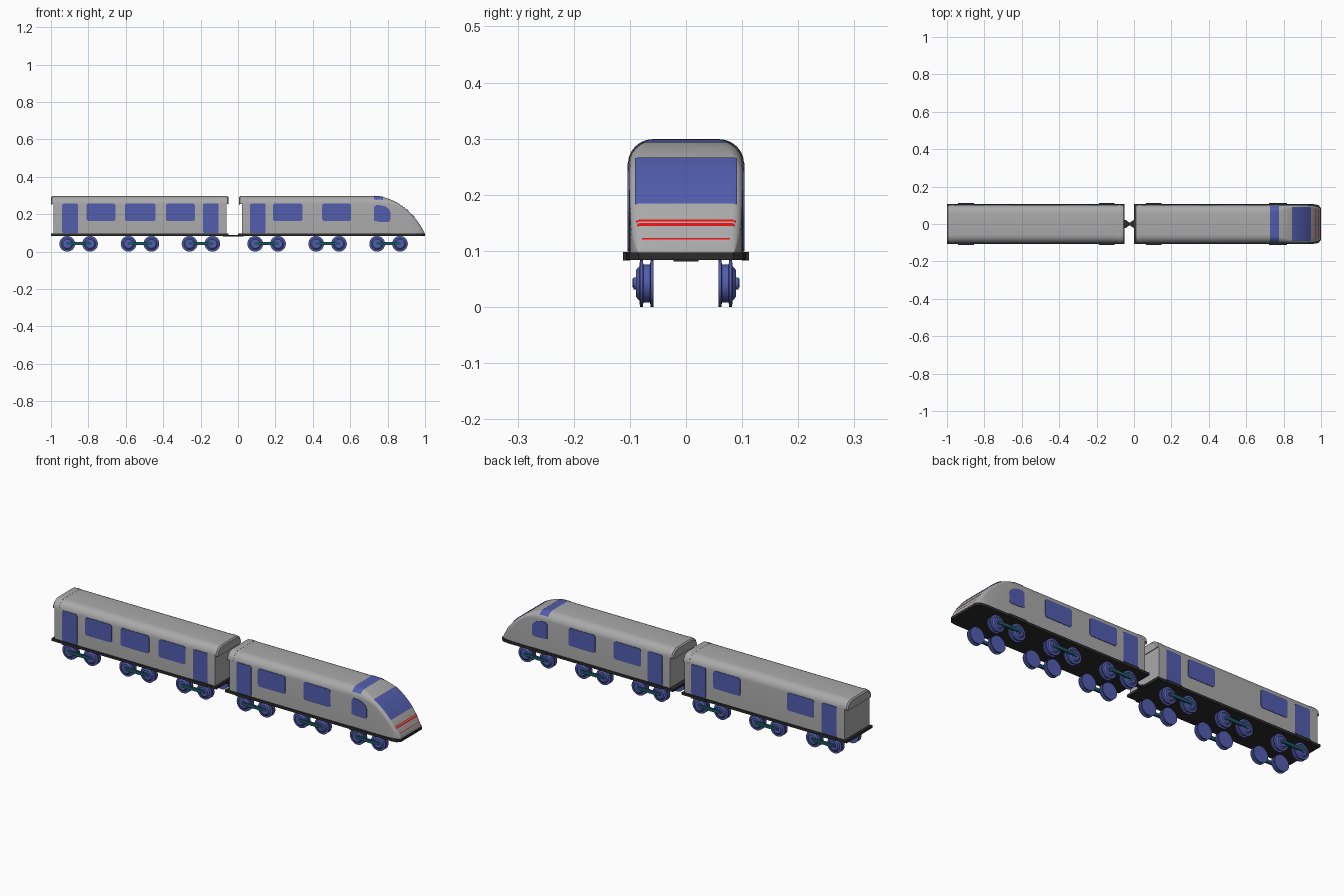
import bpy, bmesh, math

if "Cube" in bpy.data.objects:
    bpy.data.objects.remove(bpy.data.objects["Cube"])

def material(name, rgb):
    m = bpy.data.materials.new(name)
    m.diffuse_color = (*rgb, 1)
    m.use_nodes = True
    m.node_tree.nodes["Principled BSDF"].inputs["Base Color"].default_value = m.diffuse_color
    return m

GREY = material("body grey", (0.40, 0.40, 0.40))
BLUE = material("window blue", (0.085, 0.11, 0.42))
BLACK = material("chassis black", (0.025, 0.025, 0.025))
TEAL = material("rod teal", (0.012, 0.10, 0.14))
RED = material("stripe red", (0.85, 0.005, 0.005))

def finish(name, bm, mat, smooth=False, recalc=True):
    if recalc:
        bmesh.ops.recalc_face_normals(bm, faces=bm.faces[:])
    me = bpy.data.meshes.new(name)
    bm.to_mesh(me)
    bm.free()
    me.materials.append(mat)
    ob = bpy.data.objects.new(name, me)
    bpy.context.collection.objects.link(ob)
    if smooth:
        bpy.ops.object.select_all(action='DESELECT')
        ob.select_set(True)
        bpy.context.view_layer.objects.active = ob
        bpy.ops.object.shade_smooth_by_angle(angle=math.radians(35))
    return ob

def prism(name, pts, a, b, axis, mat):
    """Extrude a 2D outline from a to b along 'y' (pts are x,z) or 'z' (pts are x,y)."""
    bm = bmesh.new()
    put = (lambda p, d: (p[0], d, p[1])) if axis == 'y' else (lambda p, d: (p[0], p[1], d))
    lo = [bm.verts.new(put(p, a)) for p in pts]
    hi = [bm.verts.new(put(p, b)) for p in pts]
    n = len(pts)
    bm.faces.new(lo)
    bm.faces.new(hi)
    for i in range(n):
        bm.faces.new((lo[i], lo[(i + 1) % n], hi[(i + 1) % n], hi[i]))
    return finish(name, bm, mat)

def rect(x0, x1, v0, v1, r=0.0):
    if not r:
        return [(x0, v0), (x1, v0), (x1, v1), (x0, v1)]
    out = []
    for k, (cx, cz) in enumerate([(x1 - r, v1 - r), (x0 + r, v1 - r), (x0 + r, v0 + r), (x1 - r, v0 + r)]):
        for j in range(5):
            a = math.radians(90 * k + 22.5 * j)
            out.append((cx + r * math.cos(a), cz + r * math.sin(a)))
    return out

# body shape: roof line and half width along x, smoothly interpolated
ROOF = [(0.70, .297), (0.73, .297), (0.76, .294), (0.80, .285), (0.85, .262), (0.90, .226),
        (0.945, .181), (0.975, .14), (0.99, .114), (0.997, .099)]
HALF = [(0.70, .102), (0.85, .102), (0.91, .101), (0.95, .099), (0.975, .095), (0.997, .086)]

def curve(P, x):
    if x <= P[0][0]:
        return P[0][1]
    if x >= P[-1][0]:
        return P[-1][1]
    def slope(i):
        a, b = P[max(i - 1, 0)], P[min(i + 1, len(P) - 1)]
        return (b[1] - a[1]) / (b[0] - a[0])
    i = max(k for k in range(len(P) - 1) if P[k][0] <= x)
    h = P[i + 1][0] - P[i][0]
    t = (x - P[i][0]) / h
    return ((2*t**3 - 3*t*t + 1) * P[i][1] + (t**3 - 2*t*t + t) * h * slope(i)
            + (3*t*t - 2*t**3) * P[i + 1][1] + (t**3 - t*t) * h * slope(i + 1))

FLOOR = 0.096

def shape(x):
    t, w = curve(ROOF, x), curve(HALF, x)
    k = min(max((x - 0.74) / 0.12, 0), 1)
    rz = min(.042 + (.022 - .042) * k, (t - FLOOR) * 0.5)
    return t, w, .045 + (.016 - .045) * k, rz

def skin_z(x, y):
    t, w, ry, rz = shape(x)
    d = min(max((abs(y) - (w - ry)) / ry, 0), 1)
    return t - rz + rz * math.sqrt(1 - d * d)

def loft(name, stations, bottom, mat):
    """stations: (x, inset); inset shrinks the roof outline for chamfered ends."""
    bm = bmesh.new()
    rings = []
    for x, s in stations:
        t, w, ry, rz = shape(x)
        t, w = t - s, w - s
        half = [(w, bottom)] + [(w - ry + ry * math.cos(a), t - rz + rz * math.sin(a))
                                for a in [math.pi / 2 * j / 6 for j in range(7)]]
        sec = half + [(-y, z) for y, z in reversed(half)]
        rings.append([bm.verts.new((x, y, z)) for y, z in sec])
    n = len(rings[0])
    for r0, r1 in zip(rings, rings[1:]):
        for i in range(n):
            bm.faces.new((r0[i], r0[(i + 1) % n], r1[(i + 1) % n], r1[i]))
    bm.faces.new(rings[0])
    bm.faces.new(rings[-1])
    return finish(name, bm, mat, True)

def patch(name, x0, x1, y, mat, nx=10, ny=32, lift=0.002):
    """Thin panel that follows the roof and nose surface."""
    bm = bmesh.new()
    g = []
    for i in range(nx + 1):
        x = x0 + (x1 - x0) * i / nx
        row = []
        for j in range(ny + 1):
            yy = y * (2 * j / ny - 1)
            row.append(bm.verts.new((x + lift * .5, yy * 1.01, skin_z(x, yy) + lift)))
        g.append(row)
    for i in range(nx):
        for j in range(ny):
            bm.faces.new((g[i][j], g[i + 1][j], g[i + 1][j + 1], g[i][j + 1]))
    return finish(name, bm, mat, True, recalc=False)

# car bodies with overhanging roof ends
loft("rear_car_body", [(-0.986, 0), (-0.062, 0)], FLOOR, GREY)
loft("rear_car_roof_end_a", [(-1.0, .006), (-0.994, 0), (-0.97, -.0015), (-0.96, -.0005)], .257, GREY)
loft("rear_car_roof_end_b", [(-0.09, -.0005), (-0.08, -.0015), (-0.056, 0), (-0.05, .006)], .257, GREY)
nose = [0.70 + 0.297 * i / 40 for i in range(41)]
loft("front_car_body", [(0.022, 0)] + [(x, 0) for x in nose], FLOOR, GREY)
loft("front_car_roof_end", [(0.005, .006), (0.011, 0), (0.035, -.0015), (0.045, -.0005)], .257, GREY)

# floor plates and coupling
prism("rear_chassis", rect(-1.0, -0.05, -.107, .107), .084, .097, 'z', BLACK)
prism("front_chassis", [(0, -.107), (.955, -.107), (.985, -.102), (1, -.085), (1, .085),
                        (.985, .102), (.955, .107), (0, .107)], .084, .097, 'z', BLACK)
prism("coupling_rear", [(-.08, -.022), (-.045, -.022), (-.02, -.004), (-.02, .004), (-.045, .022), (-.08, .022)],
      .081, .09, 'z', BLACK)
prism("coupling_front", [(.03, -.022), (0, -.022), (-.028, -.004), (-.028, .004), (0, .022), (.03, .022)],
      .0815, .0905, 'z', BLACK)

# side windows, doors and door steps
DOORS = [(-.94, -.855), (-.187, -.103), (.064, .148)]
WINDOWS = [(-.81, -.655), (-.605, -.44), (-.385, -.23), (.187, .345), (.45, .605)]
CAB = [(.727, .165), (.727, .238), (.738, .249), (.765, .248), (.79, .241), (.807, .228),
       (.815, .21), (.815, .172), (.808, .16), (.755, .16)]
for s, side in ((-1, "front"), (1, "back")):
    a, b = s * .099, s * .1045
    for i, (x0, x1) in enumerate(DOORS):
        prism(f"door_{side}_{i}", rect(x0, x1, .1, .257, .008), a, b, 'y', BLUE)
    for i, (x0, x1) in enumerate(WINDOWS):
        if s == 1 and i == 1:      # the back of the rear car has no middle window
            continue
        prism(f"window_{side}_{i}", rect(x0, x1, .164, .257, .012), a, b, 'y', BLUE)
    prism(f"cab_window_{side}", CAB, a, b, 'y', BLUE)
    for i, (x0, x1) in enumerate(DOORS + [(.722, .818)]):
        prism(f"step_{side}_{i}", rect(x0, x1, s * .10, s * .112), .083, .098, 'z', BLACK)

# windscreen, roof window and nose stripes
patch("windscreen", .845, .944, .09, BLUE)
patch("roof_window", .725, .775, .096, BLUE)

def x_at(z):
    x = 0.8
    while curve(ROOF, x) > z and x < .997:
        x += .0003
    return x

for i, (z0, z1, y) in enumerate([(.154, .151, .088), (.148, .143, .086), (.121, .119, .078)]):
    patch(f"nose_stripe_{i}", x_at(z0), x_at(z1), y, RED, nx=2)

# wheels turned from a (distance from centre, radius) profile, joined by rods
PROFILE = [(.058, 0), (.058, .042), (.063, .042), (.064, .034), (.076, .034), (.077, .042),
           (.082, .042), (.083, .031), (.089, .024), (.089, .011), (.094, .011), (.094, 0)]

def wheel(name, x, s):
    bm = bmesh.new()
    vs = [bm.verts.new((x, s * y, .042 + r)) for y, r in PROFILE]
    es = [bm.edges.new(p) for p in zip(vs, vs[1:])]
    bmesh.ops.spin(bm, geom=vs + es, cent=(x, 0, .042), axis=(0, 1, 0), angle=2 * math.pi, steps=28)
    bmesh.ops.remove_doubles(bm, verts=bm.verts[:], dist=1e-5)
    finish(name, bm, BLUE, True)

for i, c in enumerate([-.852, -.524, -.198, .153, .479, .805]):
    for s, side in ((-1, "front"), (1, "back")):
        wheel(f"wheel_{side}_{i}_a", c - .061, s)
        wheel(f"wheel_{side}_{i}_b", c + .061, s)
        prism(f"rod_{side}_{i}", rect(c - .066, c + .066, .035, .051, .0075), s * .085, s * .0955, 'y', TEAL)
